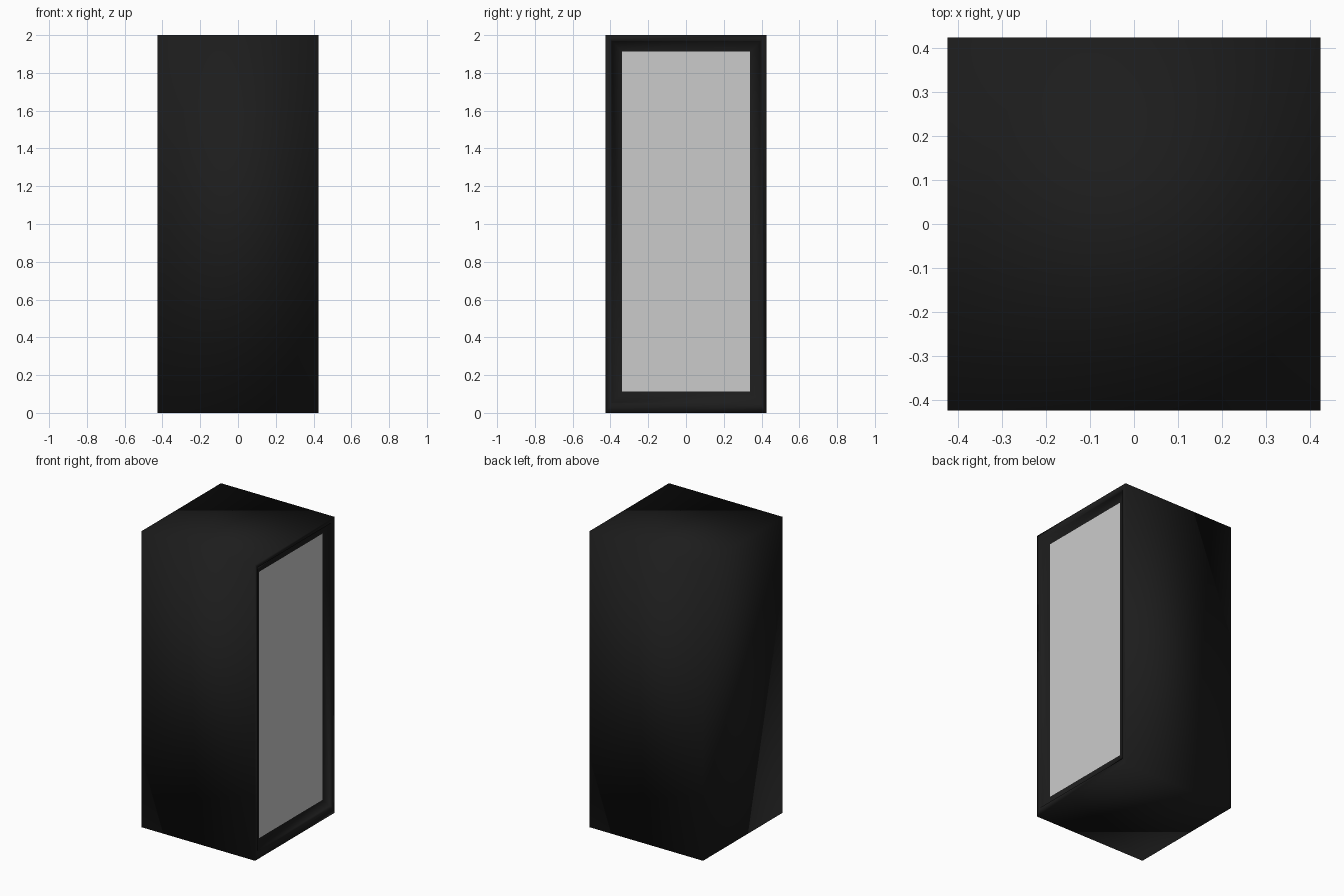
import bpy, bmesh

if "Cube" in bpy.data.objects:
    bpy.data.objects.remove(bpy.data.objects["Cube"])

HALF = 0.425


def material(name, colour):
    m = bpy.data.materials.new(name)
    m.diffuse_color = (*colour, 1)
    m.use_nodes = True
    m.node_tree.nodes["Principled BSDF"].inputs["Base Color"].default_value = m.diffuse_color
    return m


def make(name, bm, mat, smooth):
    me = bpy.data.meshes.new(name)
    bm.to_mesh(me)
    bm.free()
    for p in me.polygons:
        p.use_smooth = smooth
    me.materials.append(mat)
    ob = bpy.data.objects.new(name, me)
    bpy.context.collection.objects.link(ob)
    return ob


def ring(bm, x, half_y, z0, z1):
    return [bm.verts.new((x, y, z)) for y, z in
            ((-half_y, z0), (half_y, z0), (half_y, z1), (-half_y, z1))]


# Cabinet shell: back, sides, rim, step and sloped frame, as nested rings
inner = (HALF - 0.03, 0.338, 0.112, 1.912)
profile = [
    (-HALF, HALF, 0, 2),
    (HALF, HALF, 0, 2),
    (HALF, 0.397, 0.05, 1.972),
    (HALF - 0.015, 0.393, 0.054, 1.968),
    inner,
]
bm = bmesh.new()
rings = [ring(bm, *p) for p in profile]
bm.faces.new(rings[0][::-1])
for a, b in zip(rings, rings[1:]):
    for i in range(4):
        j = (i + 1) % 4
        bm.faces.new((a[i], a[j], b[j], b[i]))
make("cabinet_shell", bm, material("black", (0.012, 0.012, 0.012)), True)

# Recessed door panel
bm = bmesh.new()
bm.faces.new(ring(bm, *inner))
make("door_panel", bm, material("light_grey", (0.6, 0.6, 0.6)), False)
